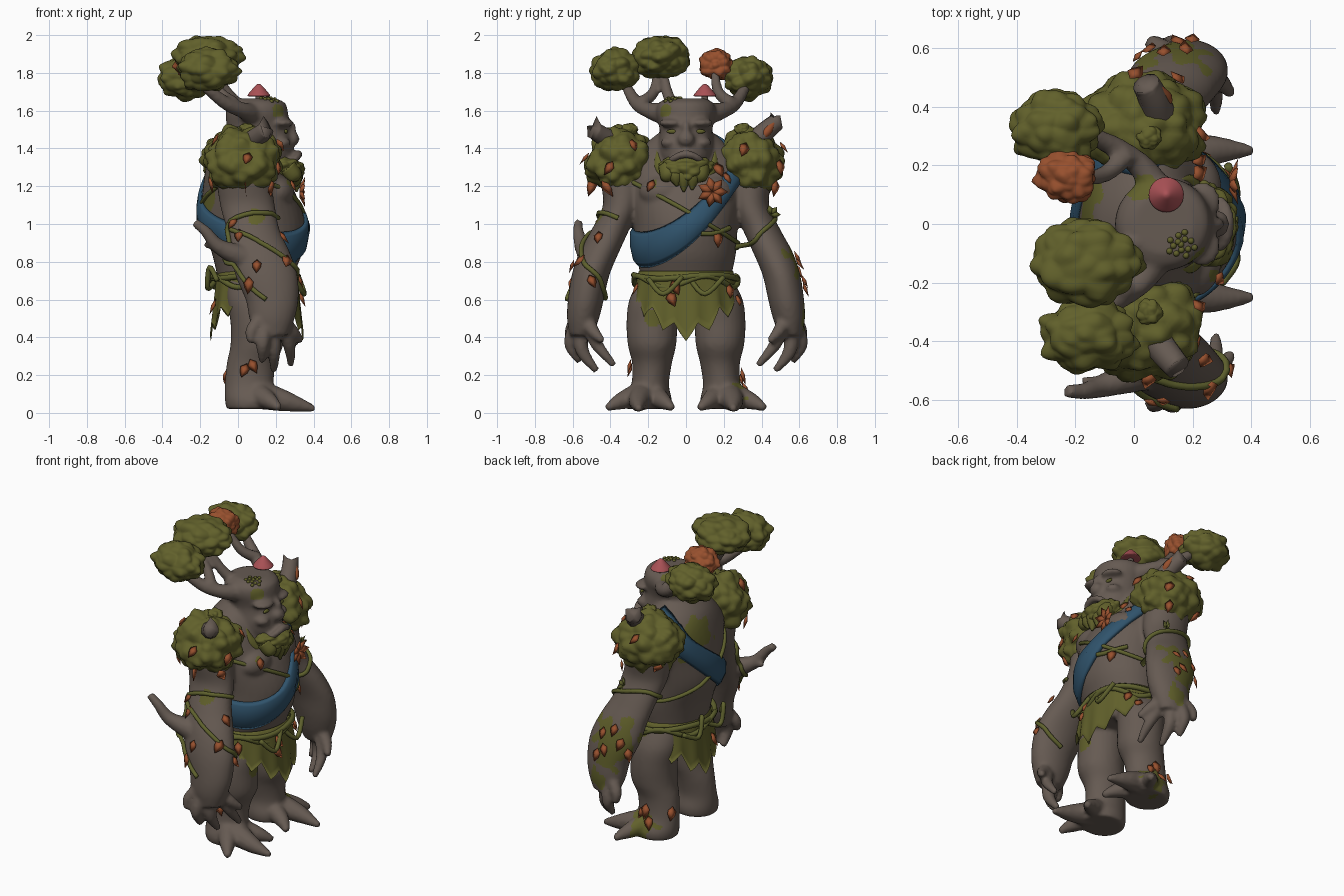
import bpy, bmesh, math, random
from mathutils import Vector, Matrix, noise
from mathutils.bvhtree import BVHTree
random.seed(4)
if "Cube" in bpy.data.objects:
    bpy.data.objects.remove(bpy.data.objects["Cube"])
bm = bmesh.new()  # shared workspace, emptied whenever a part is finished

def material(name, *rgb):
    m = bpy.data.materials.new(name)
    m.use_nodes = True
    m.diffuse_color = (*rgb, 1)
    m.node_tree.nodes["Principled BSDF"].inputs["Base Color"].default_value = (*rgb, 1)
    return m

bark = material("bark", .132, .103, .085)
moss = material("moss", .12, .118, .024)
vine_green = material("vine green", .112, .118, .026)
cloth = material("blue cloth", .029, .086, .148)
autumn = material("autumn leaf", .31, .08, .027)
cap_red = material("mushroom red", .4, .083, .092)

def finish(name, *mats):
    bmesh.ops.recalc_face_normals(bm, faces=bm.faces)
    me = bpy.data.meshes.new(name)
    bm.to_mesh(me)
    bm.clear()
    for m in mats:
        me.materials.append(m)
    me.shade_smooth()
    ob = bpy.data.objects.new(name, me)
    bpy.context.collection.objects.link(ob)
    return ob

def spline(pts, n=5):  # Catmull-Rom through points of any dimension
    p, out = [pts[0], *pts, pts[-1]], []
    for a, b, c, d in zip(p, p[1:], p[2:], p[3:]):
        for t in (i / n for i in range(n)):
            out.append([(2*y + (z - x)*t + (2*x - 5*y + 4*z - w)*t*t + (3*y - x - 3*z + w)*t**3) / 2
                        for x, y, z, w in zip(a, b, c, d)])
    return out + [list(pts[-1])]

def turn(n):
    return [k*math.tau/n for k in range(n)]

def skin(rings, closed=False, caps=True):
    rows = [[bm.verts.new(c) for c in r] for r in rings]
    for a, b in list(zip(rows, rows[1:])) + ([(rows[-1], rows[0])] if closed else []):
        for i in range(len(a)):
            j = (i + 1) % len(a)
            bm.faces.new((a[i], a[j], b[j], b[i]))
    if caps and not closed:
        bm.faces.new(rows[0])
        bm.faces.new(rows[-1])
    return rows

def loft(rings, side=1, n=28):  # ellipses: height, centre x, centre y, radius x, radius y
    skin([[(cx + rx*math.cos(a), side*cy + ry*math.sin(a), z) for a in turn(n)] for z, cx, cy, rx, ry in spline(rings)])

def tube(pts, side=1, n=10, smooth=5, closed=False):  # round tube: x, y, z, radius
    pts = spline(pts, smooth) if smooth else pts
    cos = [Vector((p[0], side*p[1], p[2])) for p in pts]
    rings, u = [], Vector((.3, .5, .8))
    for i, c in enumerate(cos):
        nxt = cos[(i+1) % len(cos)] if closed else cos[min(i+1, len(cos)-1)]
        d = (nxt - cos[i-1 if closed else max(i-1, 0)]).normalized()
        u = (u - d*u.dot(d)).normalized()
        rings.append([c + pts[i][3]*(u*math.cos(a) + d.cross(u)*math.sin(a)) for a in turn(n)])
    return skin(rings, closed)

def blob(centre, radii, detail=3):
    place = Matrix.LocRotScale(Vector(centre), None, Vector(radii))
    return bmesh.ops.create_icosphere(bm, subdivisions=detail, radius=1, matrix=place)["verts"]

def foliage(name, centre, radii, mat=moss, freq=2.1, taper=0):
    c = Vector(centre)
    for v in blob(centre, radii, 5):
        n = Vector([(a - b)/r for a, b, r in zip(v.co, c, radii)])
        off = (v.co - c)*(1.11 - .25*noise.voronoi(n*freq + c*9)[0][0] + .14*noise.noise(n*1.7 + c*5))
        off.y *= 1 + taper*min(n.z, .6)
        v.co = c + off
    return finish(name, mat)

# Body: overlapping volumes fused into one bark skin
TORSO = [(.58, .08, 0, .17, .22), (.72, .09, 0, .2, .24), (.85, .1, 0, .24, .265), (1, .08, 0, .275, .275),
         (1.15, .06, 0, .25, .3), (1.3, .03, 0, .2, .32), (1.42, .03, 0, .16, .22), (1.5, .05, 0, .1, .12)]
loft(TORSO, n=40)
loft([(1.26, .18, 0, .06, .07), (1.33, .17, 0, .11, .12), (1.4, .14, 0, .15, .145), (1.5, .11, 0, .165, .14),
      (1.59, .1, 0, .165, .16), (1.64, .1, 0, .15, .145), (1.665, .1, 0, .1, .1)])
blob((.29, 0, 1.45), (.035, .045, .04))
blob((.28, 0, 1.5), (.03, .022, .05))
tube([(.27, -.1, 1.31, .016), (.31, -.06, 1.35, .02), (.32, 0, 1.37, .022), (.31, .06, 1.35, .02), (.27, .1, 1.31, .016)])
for s in (1, -1):
    for centre, radii in (((.235, .075, 1.535), (.06, .07, .024)), ((.23, .09, 1.43), (.05, .045, .03)),
                          ((.2, .12, 1.17), (.1, .13, .09)), ((.17, .17, .38), (.07, .09, .09))):
        blob((centre[0], s*centre[1], centre[2]), radii)
    # arm and leg
    loft([(1.36, .03, .3, .1, .1), (1.25, .03, .33, .14, .12), (1.1, .05, .34, .145, .1), (.97, .08, .4, .14, .1),
          (.85, .12, .46, .155, .105), (.73, .15, .505, .165, .1), (.6, .18, .53, .14, .095), (.5, .18, .545, .12, .085),
          (.41, .18, .555, .085, .06)], s)
    loft([(.72, .07, .13, .13, .11), (.6, .09, .17, .15, .13), (.48, .1, .18, .14, .135), (.36, .1, .18, .14, .128),
          (.26, .07, .18, .13, .105), (.15, .06, .19, .13, .1), (.07, .07, .2, .14, .125), (.02, .07, .2, .13, .12)], s)
    # fingers, root toes, antler-like boughs
    for path in ([(.12, .58, .5, .038), (.07, .61, .43, .034), (.07, .62, .37, .018)],
                 [(.14, .58, .46, .045), (.13, .61, .36, .036), (.13, .56, .27, .018)],
                 [(.18, .55, .45, .045), (.19, .55, .33, .037), (.19, .47, .22, .018)],
                 [(.22, .53, .5, .045), (.29, .49, .43, .034), (.335, .44, .38, .018)],
                 [(.22, .52, .47, .04), (.27, .47, .36, .034), (.28, .38, .25, .018)],
                 [(.1, .22, .1, .08), (.26, .25, .06, .055), (.41, .25, .02, .016)],
                 [(.1, .24, .1, .07), (.17, .35, .06, .045), (.22, .42, .025, .018)],
                 [(.1, .18, .1, .07), (.23, .12, .06, .045), (.3, .07, .025, .018)],
                 [(.08, .09, 1.58, .07), (.03, .19, 1.6, .045), (-.08, .27, 1.65, .036), (-.26, .35, 1.8, .02)],
                 [(-.02, .24, 1.64, .035), (-.1, .17, 1.7, .03), (-.2, .15, 1.84, .02)]):
        tube(path, s)
tube([(0, -.07, 1.63, .035), (-.06, -.1, 1.7, .03), (-.13, -.12, 1.82, .02)])
# forked branch growing from one elbow
tube([(.04, -.5, .82, .07), (-.1, -.55, .88, .042), (-.17, -.57, .96, .03), (-.23, -.57, 1.01, .024)])
tube([(-.1, -.55, .88, .03), (-.18, -.53, .89, .014)])
body = finish("body", bark, moss)
fuse, soften = body.modifiers.new("fuse", "REMESH"), body.modifiers.new("soften", "SMOOTH")
fuse.mode, fuse.voxel_size, soften.iterations = "VOXEL", .0125, 4
fused = bpy.data.meshes.new_from_object(body.evaluated_get(bpy.context.evaluated_depsgraph_get()))
body.modifiers.clear()
body.data = fused
fused.shade_smooth()
# Moss patches on the bark: centre and reach
PATCHES = [((.1, .63, .75), .15), ((.2, .62, .5), .06), ((.03, .13, 1.6), .07), ((-.18, .1, 1.3), .13), ((.22, -.12, 1.6), .04),
           ((.26, -.18, 1.2), .04), ((.1, -.46, 1.04), .04), ((.1, .3, .1), .08), ((.23, -.17, .5), .04), ((-.16, -.14, 1.1), .08)]
for p in fused.polygons:
    grain = 1 + .9*noise.noise(p.center*14)
    p.material_index = int(any((p.center - Vector(c)).length < r*grain for c, r in PATCHES))
skin_tree = BVHTree.FromPolygons([v.co for v in fused.vertices], [p.vertices for p in fused.polygons])
for y in (-.07, .07):
    blob(skin_tree.ray_cast(Vector((1, y, 1.49)), Vector((-1, 0, 0)))[0], (.01, .034, .012), 2)
finish("eyes", moss)

# Crown and shoulder foliage
foliage("crown_right", (-.16, -.375, 1.815), (.165, .13, .115))
foliage("crown_middle", (-.16, -.13, 1.885), (.185, .15, .115))
foliage("crown_left", (-.265, .33, 1.775), (.155, .13, .115))
foliage("crown_autumn", (-.225, .16, 1.845), (.108, .09, .082), autumn)
pads = [foliage("shoulder_pad", (.03, y, 1.325), (.21, .187, .187), freq=2.6) for y in (-.345, .33)]
for y in (-.3, .3):
    foliage("shoulder_tuft", (.05, y, 1.5), (.045, .045, .035), freq=1.5)

# Broken branches on the shoulders
for name, path in (("stump_right", [(.04, -.34, 1.42, .055), (.1, -.43, 1.46, .052), (.15, -.49, 1.5, .046)]),
                   ("stump_left", [(.09, .35, 1.42, .06), (.07, .42, 1.49, .053), (.04, .48, 1.54, .047)])):
    for i, v in enumerate(tube(path)[-1]):
        v.co.z += .025*math.sin(i*2) + .008
    finish(name, bark)
tube([(.11, .4, 1.45, .01), (.107, .43, 1.49, .024), (.08, .47, 1.54, .01)])
finish("split_wood", autumn)

# Bushy beard with a few ragged tips
foliage("beard", (.235, 0, 1.28), (.115, .135, .085), freq=2.6, taper=.45)
for y, low in ((-.1, 1.23), (-.06, 1.2), (-.015, 1.17), (.04, 1.18), (.08, 1.22)):
    tube([(.26, y, 1.3, .05), (.3, y*.9, 1.25, .045), (.31, y*.8, low, .006)], n=7)
for s in (1, -1):
    tube([(.2, s*.1, 1.25, .05), (.18, s*.14, 1.31, .035), (.16, s*.15, 1.39, .006)], n=7)
finish("beard_tips", moss)

def torso_point(a, z, grow=1.0):
    lo, hi = next((p, q) for p, q in zip(TORSO, TORSO[1:]) if z < q[0])
    t = (z - lo[0])/(hi[0] - lo[0])
    _, cx, _, rx, ry = [p + (q - p)*t for p, q in zip(lo, hi)]
    return Vector((cx + grow*rx*math.cos(a), grow*ry*math.sin(a), z))

# Sash across chest and back
rows = []
for a in turn(64):
    z = 1
    for _ in range(8):
        y = torso_point(a, z).y
        z = .965 + .8*y + y*y + .06*(1 - math.cos(a))
    rows.append([torso_point(a, z + dz, g) for dz, g in
                 ((-.095, 1.03), (-.07, 1.09), (0, 1.11), (.07, 1.09), (.095, 1.03), (0, .95))])
skin(rows, True)
finish("sash", cloth)

# Ragged leaf skirt with long front and back flaps
def skirt_point(a, f):
    low = .6 - .08*abs((a*14/math.tau) % 1 - .5)*2 - .14*abs(math.cos(a))**5
    g = .23 + .035*f + .006*math.sin(a*14)*f
    return .1 + g*.92*math.cos(a), (g + .02)*math.sin(a), .75 + (low - .75)*f
skin([[skirt_point(a, r/7) for a in turn(112)] for r in range(8)], caps=False)
bmesh.ops.solidify(bm, geom=bm.faces[:], thickness=.01)
skirt = finish("skirt", moss)

# Vines: waist and chest loops, windings snapped to the bark, hanging loops
for base, wave, lobes, r, grow in ((.72, .01, 3, .016, 1.14), (.695, .03, 4, .015, 1.16), (1.07, -.17, 1, .012, 1.03)):
    tube([(*torso_point(a, base + wave*math.sin(lobes*a), grow), r) for a in turn(48)], n=8, smooth=0, closed=True)
for path in ([(-.08, -.5, .98), (.1, -.6, .95), (.25, -.55, .82), (.28, -.45, .68), (.2, -.4, .6)],
             [(.15, -.62, .6), (0, -.6, .72), (-.05, -.5, .85), (0, -.4, 1), (.2, -.36, 1.03)],
             [(.15, .29, .87), (.24, .36, .92), (.18, .45, 1), (.08, .5, 1.05), (-.04, .45, 1.05), (-.06, .36, 1)],
             [(.35, .08, .95), (.33, .15, .95), (.25, .24, .98)]):
    near = [skin_tree.find_nearest(Vector(p)) for p in spline(path, 8)]
    tube([(*(hit[0] + hit[1]*.008), .013) for hit in near], n=8, smooth=0)
for y in (-.12, .1):
    tube([(-.11, y - .08, .7, .014), (-.15, y - .05, .77, .014), (-.16, y, .66, .014), (-.12, y + .1, .7, .014)], n=8)
    tube([(.3, y - .08, .71, .014), (.35, y, .63, .014), (.32, y + .1, .72, .014)], n=8)
finish("vines", vine_green)

# Leaves laid on the nearest surface
for ob in (body, skirt, *pads):
    bm.from_mesh(ob.data)
tree = BVHTree.FromBMesh(bm)
bm.clear()

def leaf(co, nor, along, size, mat=0):
    along = (along - nor*along.dot(nor)*.8).normalized()
    across = along.cross(nor).normalized()
    v = [bm.verts.new(co + size*(along*u + across*w + nor*h)) for u, w, h in
         ((-.5, 0, .1), (-.15, .36, .2), (.2, .3, .25), (.65, 0, .4), (.2, -.3, .25), (-.15, -.36, .2), (0, 0, .36), (0, 0, .06))]
    for i in range(6):
        for hub in v[6:]:
            bm.faces.new((v[i], v[(i + 1) % 6], hub)).material_index = mat

SPOTS = [(.22, -.28, 1.42), (.22, -.41, 1.3), (.17, -.42, 1.2), (-.12, -.4, 1.45), (.05, -.53, 1.35), (-.13, -.4, 1.22),
         (.04, -.5, 1.2), (.24, .18, 1.3), (.24, .31, 1.4), (.22, .22, 1.25), (.13, .48, 1.3), (.12, .47, 1.2), (-.1, .42, 1.25),
         (0, .5, 1.4), (.1, .6, .83), (.18, .62, .8), (.15, .63, .7), (.2, .64, .66), (.05, .6, .75), (0, .58, .68),
         (.25, -.47, .94), (.1, -.6, .78), (.25, -.55, .8), (.02, -.48, .93), (-.05, -.5, 1.02), (.05, -.62, .68), (.32, -.5, .7),
         (.36, -.08, .61), (.35, -.06, .67), (.2, -.3, .67), (.25, .24, .65), (.2, .28, .6), (-.14, -.1, .57), (-.12, .15, .6),
         (.08, -.32, .25), (.03, -.32, .23), (.12, .31, .18), (.08, .31, .2), (.05, .3, .13), (-.08, .25, .2), (.3, -.19, 1.21),
         (.36, .2, .92)]
for spot in SPOTS:
    co, nor, *_ = tree.find_nearest(Vector(spot))
    leaf(co, nor, Vector((random.uniform(-.5, .5), random.uniform(-.5, .5), -1)), random.uniform(.068, .084))
for a in turn(7):
    spoke = Vector((.15, math.cos(a), math.sin(a)))
    leaf(Vector((.315, .14, 1.17)) + spoke*.028, Vector((1, 0, 0)), spoke, .085)
    if a < 3:
        leaf(Vector((.12, .45, 1.05)) + spoke*.02, Vector((1, 0, 0)), spoke, .05, 1)
finish("scattered_leaves", autumn, vine_green)

# Mushroom and moss beads on the head
loft([(1.62, .11, .1, .02, .02), (1.69, .11, .1, .016, .016)], n=12)
finish("mushroom_stem", bark)
loft([(z, .11, .1, r, r) for z, r in ((1.675, .045), (1.68, .06), (1.705, .042), (1.735, .015), (1.742, .003))])
finish("mushroom_cap", cap_red)
for k in range(14):
    spot = Vector((.16, -.07, 1.8)) + .013*math.sqrt(k)*Vector((math.cos(k*2.4), math.sin(k*2.4), 0))
    blob(skin_tree.ray_cast(spot, Vector((0, 0, -1)))[0], (.011, .011, .011), 2)
finish("moss_beads", moss)
bm.free()
